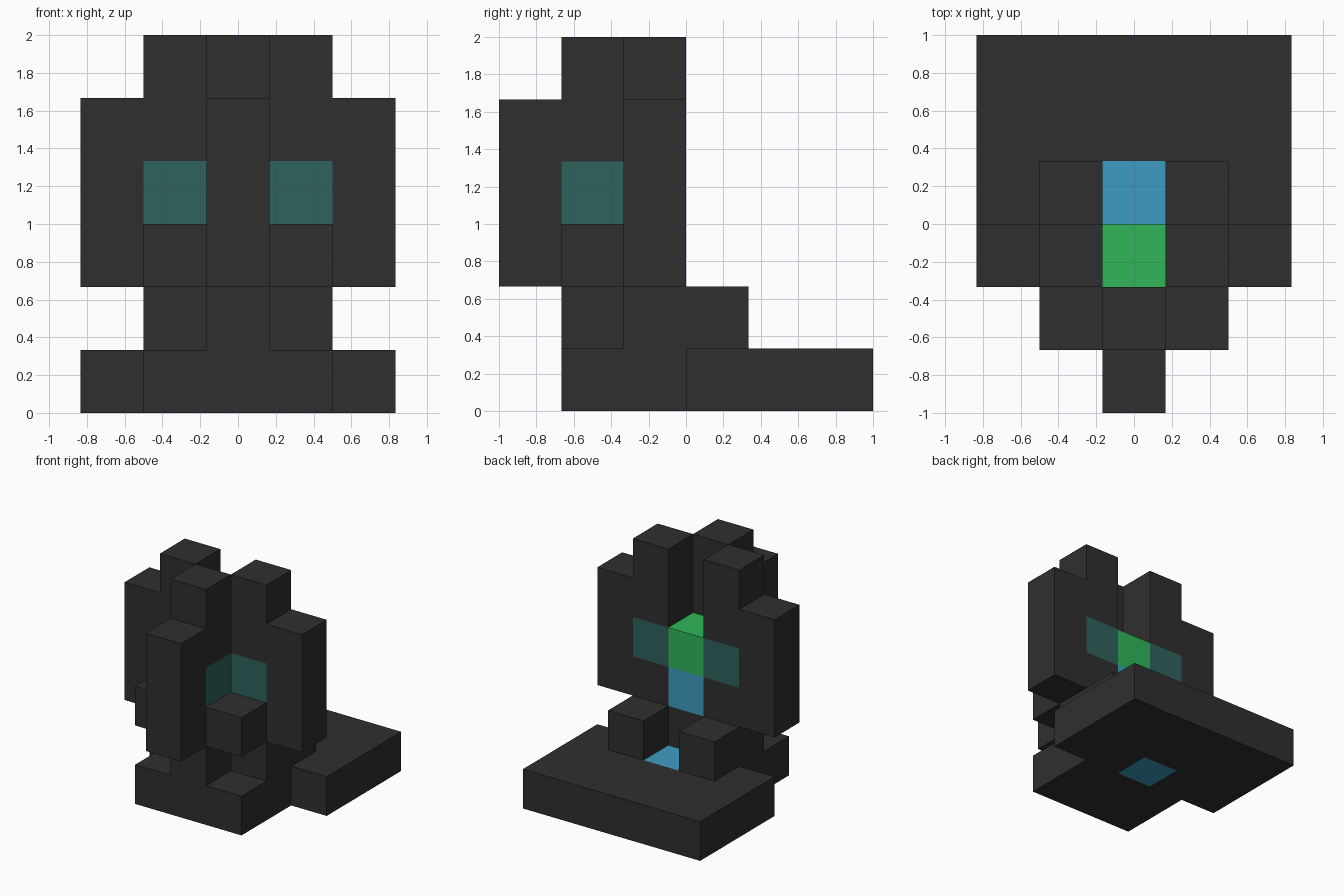
import bpy
import bmesh
from mathutils import Vector

cube = bpy.data.objects.get("Cube")
if cube:
    bpy.data.objects.remove(cube, do_unlink=True)

UNIT = 1 / 3  # edge of one block


def material(name, colour):
    mat = bpy.data.materials.new(name)
    mat.use_nodes = True
    mat.diffuse_color = (*colour, 1)
    node = mat.node_tree.nodes["Principled BSDF"]
    node.inputs["Base Color"].default_value = (*colour, 1)
    node.inputs["Roughness"].default_value = 0.9
    return mat


DARK = material("charcoal", (0.028, 0.028, 0.028))
TEAL = material("dull_teal", (0.028, 0.122, 0.110))
BLUE = material("bright_blue", (0.048, 0.330, 0.540))
GREEN = material("bright_green", (0.029, 0.470, 0.098))


def block(name, mat, xs, ys, zs):
    """Box spanning the given ranges, measured in blocks."""
    low, high = (Vector(c) * UNIT for c in zip(xs, ys, zs))
    bm = bmesh.new()
    bmesh.ops.create_cube(bm, size=1)
    size = high - low
    for v in bm.verts:
        v.co = Vector(a * b for a, b in zip(v.co, size))
    mesh = bpy.data.meshes.new(name)
    bm.to_mesh(mesh)
    bm.free()
    mesh.materials.append(mat)
    obj = bpy.data.objects.new(name, mesh)
    obj.location = (low + high) / 2
    bpy.context.collection.objects.link(obj)


def pair(name, mat, xs, ys, zs):
    """The same box on the left and mirrored to the right."""
    block("left_" + name, mat, xs, ys, zs)
    block("right_" + name, mat, (-xs[1], -xs[0]), ys, zs)


MID, INNER, OUTER = (-.5, .5), (.5, 1.5), (1.5, 2.5)
PROW, FRONT, MIDDLE = (-3, -2), (-2, -1), (-1, 0)

# Base slab around a coloured core
block("base_front", DARK, (-1.5, 1.5), (-2, 0), (0, 1))
block("base_back", DARK, (-2.5, 2.5), (1, 3), (0, 1))
pair("base_side", DARK, (.5, 2.5), (0, 1), (0, 1))
block("base_core", BLUE, MID, (0, 1), (0, 1))

# Supports
pair("support", DARK, INNER, (-1, 1), (1, 2))
block("centre_support", DARK, MID, MIDDLE, (1, 2))

# Central mast and prow
block("mast_lower", DARK, MID, FRONT, (1, 3))
block("mast_band", TEAL, MID, FRONT, (3, 4))
block("mast_upper", DARK, MID, FRONT, (4, 6))
block("prow", DARK, MID, PROW, (2, 5))
pair("front_step", DARK, INNER, FRONT, (2, 3))

# Side wings with a teal band
pair("outer_wing", DARK, OUTER, MIDDLE, (2, 5))
pair("inner_wing_lower", DARK, INNER, MIDDLE, (2, 3))
pair("wing_band", TEAL, INNER, MIDDLE, (3, 4))
pair("inner_wing_upper", DARK, INNER, MIDDLE, (4, 6))

# Coloured core at the rear
block("rear_core_lower", BLUE, MID, MIDDLE, (2, 3))
block("rear_core_upper", GREEN, MID, MIDDLE, (3, 4))
